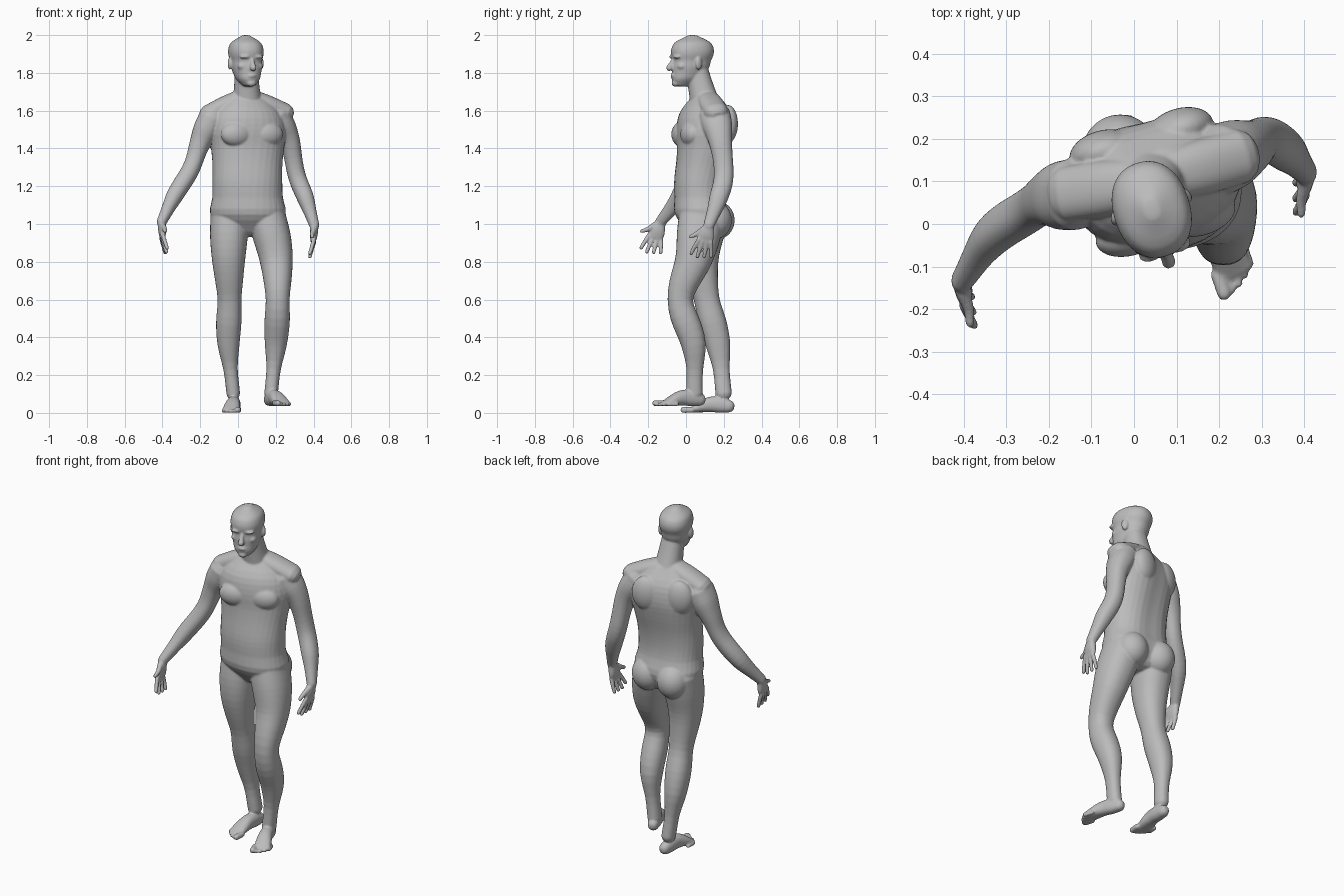
import bpy
import bmesh
from math import cos, sin, pi, radians, copysign
from mathutils import Matrix, Vector

default_cube = bpy.data.objects.get("Cube")
if default_cube:
    bpy.data.objects.remove(default_cube, do_unlink=True)

bm = bmesh.new()
SEGMENTS = 32
SAMPLES = 24
RIGHTWARD, FORWARD = Vector((1, 0, 0)), Vector((0, -1, 0))


def sample(values, t):
    """Smooth curve through evenly spaced numbers or vectors, t from start to end."""
    last = len(values) - 1
    i = min(int(t * last), last - 1)
    t = t * last - i
    here, after = values[i], values[i + 1]
    before = values[i - 1] if i > 0 else here * 2 - after
    beyond = values[i + 2] if i + 2 <= last else after * 2 - here
    slope_in, slope_out = (after - before) / 2, (beyond - here) / 2
    rise = after - here
    return (here + slope_in * t + (rise * 3 - slope_in * 2 - slope_out) * t ** 2
            + (slope_in + slope_out - rise * 2) * t ** 3)


def loft(path, widths, ratios=(1, 1), side=RIGHTWARD, level=False,
         twist=(0, 0), dome=.85, groove=0, place=Matrix()):
    """Rounded tube along a path; ratios give depth over width, level keeps rings flat."""
    path = [Vector(point) for point in path]
    rings = []
    for k in range(SAMPLES + 1):
        t = k / SAMPLES
        centre = sample(path, t)
        if level:
            along = Vector((0, 0, 1))
        else:
            along = sample(path, min(t + .01, 1)) - sample(path, max(t - .01, 0))
            along.normalize()
        turned = Matrix.Rotation(radians(sample(twist, t)), 3, 'Z') @ side
        across = (turned - along * turned.dot(along)).normalized()
        width = sample(widths, t)
        rings.append((centre, along, across, width, width * sample(ratios, t)))

    # Rounded caps beyond both ends
    for end, way in ((rings[0], -1), (rings[-1], 1)):
        centre, along, across, width, depth = end
        reach = way * dome * min(width, depth)
        for offset, scale in ((.6, .8), (1, .4)):
            cap = (centre + along * reach * offset, along, across, width * scale, depth * scale)
            rings.insert(0 if way < 0 else len(rings), cap)

    loops = []
    for centre, along, across, width, depth in rings:
        loop = []
        for i in range(SEGMENTS):
            angle = 2 * pi * i / SEGMENTS
            x, y = (copysign(abs(f(angle)) ** .9, f(angle)) for f in (cos, sin))
            y *= 1 - groove * max(0, sin(angle)) ** 24
            spot = centre + across * x * width + along.cross(across) * y * depth
            loop.append(bm.verts.new(place @ spot))
        loops.append(loop)
    for lower, upper in zip(loops, loops[1:]):
        for i in range(SEGMENTS):
            bm.faces.new((lower[i - 1], lower[i], upper[i], upper[i - 1]))
    bm.faces.new(loops[0][::-1])
    bm.faces.new(loops[-1])


def blob(centre, radii, place):
    """Ellipsoid for a muscle or a facial feature."""
    matrix = place @ Matrix.Translation(centre) @ Matrix.Diagonal((*radii, 1))
    bmesh.ops.create_uvsphere(bm, u_segments=SEGMENTS, v_segments=16, radius=1, matrix=matrix)


def frame(x, y, z, degrees):
    """Local space of a body part, turned about the vertical."""
    return Matrix.Translation((x, y, z)) @ Matrix.Rotation(radians(degrees), 4, 'Z')


def hand(wrist, down, thumb, curl):
    """Palm, four spread fingers and a thumb."""
    down = Vector(down).normalized()
    thumb = (Vector(thumb) - down * down.dot(thumb)).normalized()
    inward = down.cross(thumb) * curl

    def spot(across, along, bend):
        return Vector(wrist) + thumb * across + down * along + inward * bend

    loft([spot(0, -.01, 0), spot(0, .09, .005)], (.026, .034, .042, .04), (.8, .3),
         side=thumb, dome=.5)
    for i in range(4):
        reach = .175 - .01 * abs(i - 1)
        root = .032 - .021 * i
        loft([spot(root, .08, 0), spot(root * 1.4, reach * .75, .01), spot(root * 1.7, reach, .02)],
             (.012, .01), side=thumb)
    loft([spot(.02, .02, 0), spot(.05, .055, .01), spot(.08, .08, .01)], (.016, .01), side=inward)


def foot(place, outer):
    """Foot running forward from the heel, little toe on the outer side."""
    loft([(0, -.03, .035), (0, -.13, .045), (outer * .006, -.235, .015)],
         (.03, .035, .037, .043, .045), (1.1, 1.2, 1.1, .7, .3), place=place)
    for i in range(5):
        radius = .01 if i else .016
        x = outer * (.02 * i - .034)
        tip = FORWARD * (.274 - .003 * i * i) + Vector((x, 0, radius))
        loft([tip - FORWARD * .05, tip], (radius, radius), place=place)


# Torso, twisting from the hips to the shoulders
loft([(.055, .1, .96), (.05, .07, 1.2), (.05, .1, 1.44), (.045, .105, 1.68)],
     (.13, .2, .187, .185, .186, .195, .205, .18, .09), (.72, .72),
     level=True, twist=(-6, 20), dome=.3, groove=.07)
chest = frame(.045, .1, 1.5, 16)
hips = frame(.055, .16, 1, -5)
for s in (-1, 1):
    blob((s * .085, -.105, -.025), (.085, .05, .065), chest)
    blob((s * .095, .1, .03), (.08, .05, .1), chest)
    blob((s * .088, 0, .02), (.09, .09, .1), hips)

# Neck and the slopes down to the shoulders
loft([(.05, .105, 1.62), (.043, .055, 1.82)], (.08, .068, .06))
for shoulder in ((.25, .16, 1.59), (-.16, .07, 1.58)):
    loft([(.04, .1, 1.685), shoulder], (.05, .065, .065), (.75, .75), side=FORWARD)

# Head, origin at eye level
head = frame(.043, .03, 1.865, 18)
setbacks = (-.05, -.016, 0, .005, .005)
loft([(0, y, .065 * (i - 2)) for i, y in enumerate(setbacks)],
     (.034, .06, .071, .079, .081, .089, .088, .073, .024), (1.28, 1.28),
     level=True, dome=.2, place=head)
loft([(0, -.1, .01), (0, -.125, -.04)], (.009, .012, .017), place=head)
blob((0, -.102, -.08), (.025, .014, .012), head)
blob((0, -.09, -.12), (.026, .02, .018), head)
for s in (-1, 1):
    blob((s * .035, -.093, .02), (.03, .02, .01), head)
    blob((s * .045, -.07, -.03), (.025, .025, .02), head)
    blob((0, 0, 0), (.011, .02, .034), head @ frame(s * .087, .012, -.015, s * 20))

# Left arm hanging back, right arm swinging forward
left_arm = [(.2, .15, 1.58), (.27, .18, 1.45), (.31, .2, 1.26), (.36, .17, 1.13), (.405, .12, .99)]
right_arm = [(-.14, .07, 1.56), (-.2, .06, 1.43), (-.25, .03, 1.29),
             (-.335, -.03, 1.15), (-.405, -.135, 1.01)]
for arm in (left_arm, right_arm):
    loft(arm, (.07, .068, .056, .048, .047, .047, .044, .034, .026), (1.2, 1.1, 1.1))
hand(left_arm[-1], (-.03, -.25, -1), FORWARD, 1)
hand(right_arm[-1], (.03, -.35, -1), (.1, -1, 0), -1)

# Left leg stepping forward, right leg trailing
left_leg = [(.15, .085, 1.05), (.2, .045, .83), (.21, -.03, .6), (.2, .04, .36), (.175, .045, .1)]
right_leg = [(-.045, .1, 1.05), (-.05, .075, .83), (-.045, .11, .6),
             (-.05, .17, .36), (-.025, .2, .1)]
for leg in (left_leg, right_leg):
    loft(leg, (.1, .1, .09, .076, .063, .067, .058, .038, .036), (1.2, 1.07, 1.2))
foot(frame(.155, .105, .035, 19), 1)
foot(frame(-.016, .26, 0, -4), -1)

# Fuse everything into one smooth skin
bmesh.ops.recalc_face_normals(bm, faces=bm.faces)
mesh = bpy.data.meshes.new("body")
bm.to_mesh(mesh)
bm.free()
body = bpy.data.objects.new("body", mesh)
bpy.context.collection.objects.link(body)
bpy.context.view_layer.objects.active = body
body.select_set(True)

fuse = body.modifiers.new("fuse", 'REMESH')
fuse.mode = 'VOXEL'
fuse.voxel_size = .0052
relax = body.modifiers.new("relax", 'SMOOTH')
relax.factor = .5
relax.iterations = 6
for name in ("fuse", "relax"):
    bpy.ops.object.modifier_apply(modifier=name)
bpy.ops.object.shade_smooth()

# Plain grey skin
grey = bpy.data.materials.new("plain grey")
grey.use_nodes = True
grey.diffuse_color = (.5, .5, .5, 1)
grey.node_tree.nodes["Principled BSDF"].inputs["Base Color"].default_value = grey.diffuse_color
mesh.materials.clear()
mesh.materials.append(grey)
